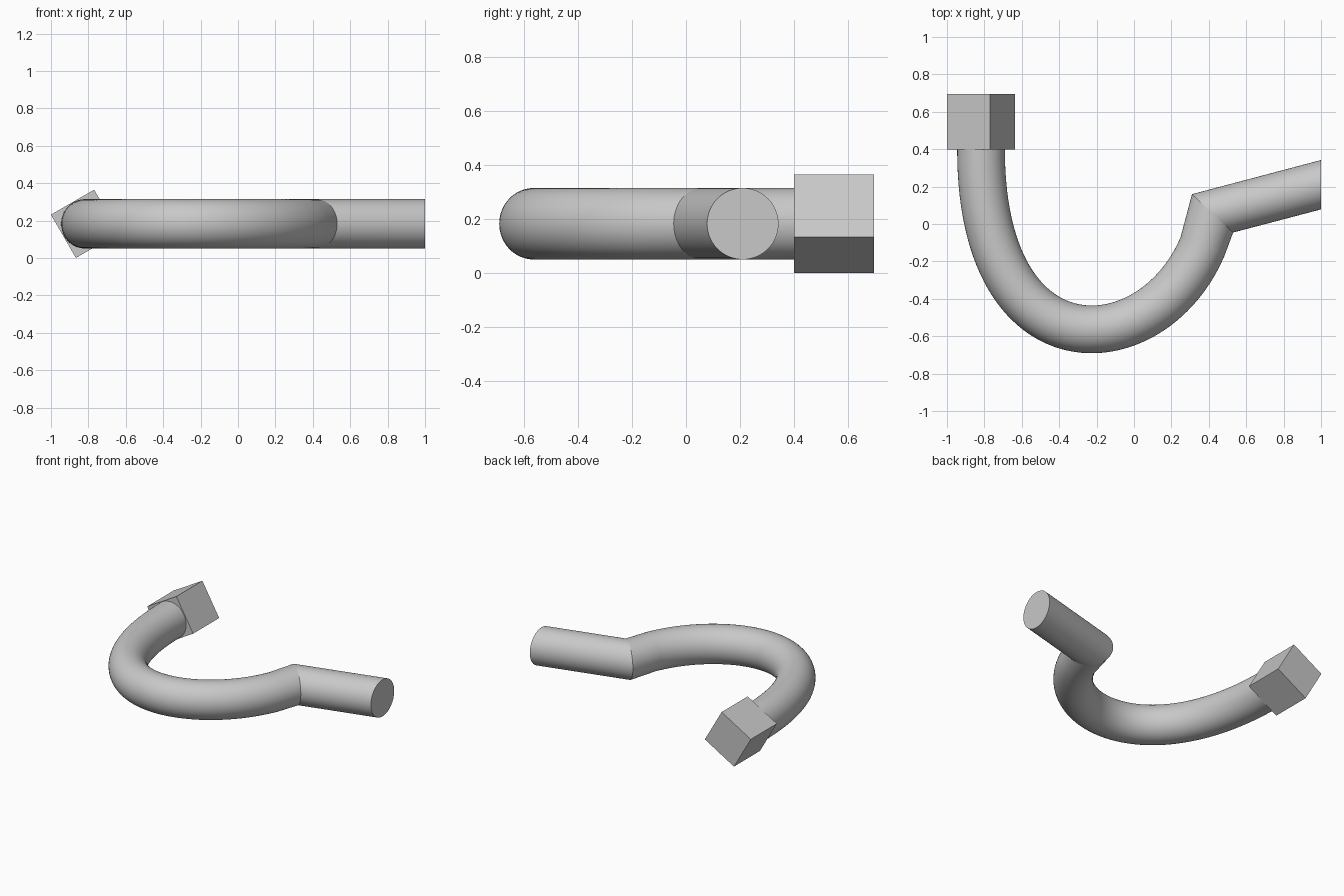
import bpy, bmesh, math
from mathutils import Vector, Matrix

if "Cube" in bpy.data.objects:
    bpy.data.objects.remove(bpy.data.objects["Cube"], do_unlink=True)

AXIS_Z = 0.183     # height of the bar's centre line
HALF_W = 0.1275    # half width of the bar in plan
HALF_H = 0.132     # half height of the bar
SIDES = 64

grey = bpy.data.materials.new("plain_grey")
grey.use_nodes = True
colour = (0.58, 0.58, 0.58, 1)
grey.diffuse_color = colour
grey.node_tree.nodes["Principled BSDF"].inputs["Base Color"].default_value = colour


def finish(bm, name, smooth):
    bmesh.ops.recalc_face_normals(bm, faces=bm.faces)
    mesh = bpy.data.meshes.new(name)
    bm.to_mesh(mesh)
    bm.free()
    mesh.materials.append(grey)
    obj = bpy.data.objects.new(name, mesh)
    bpy.context.collection.objects.link(obj)
    if smooth:
        bpy.ops.object.select_all(action="DESELECT")
        obj.select_set(True)
        bpy.context.view_layer.objects.active = obj
        bpy.ops.object.shade_smooth_by_angle(angle=math.radians(35))
    return obj


def sweep(name, sections, cap_end=False):
    """Skin oval rings; each section is a plan centre and a plan half-width vector."""
    bm = bmesh.new()
    rings = []
    for centre, half in sections:
        ring = []
        for i in range(SIDES):
            a = math.tau * i / SIDES
            p = centre + half * math.cos(a)
            ring.append(bm.verts.new((p.x, p.y, AXIS_Z + HALF_H * math.sin(a))))
        rings.append(ring)
    for r0, r1 in zip(rings, rings[1:]):
        for i in range(SIDES):
            j = (i + 1) % SIDES
            bm.faces.new((r0[i], r0[j], r1[j], r1[i]))
    if cap_end:
        bm.faces.new(rings[-1])
    return finish(bm, name, True)


# Plan path of the bend: a single cubic curve
p0, p1 = Vector((-0.818, 0.4)), Vector((-0.818, -0.925))
p2, p3 = Vector((0.268, -0.727)), Vector((0.42, 0.057))
joint = (p3, Vector((0.11, -0.1025)))   # mitred seam shared by both bars

# Curved bar
sections = []
STEPS = 56
for k in range(STEPS + 1):
    t = 0.92 * k / STEPS
    s = 1 - t
    pos = p0 * s**3 + p1 * 3 * s * s * t + p2 * 3 * s * t * t + p3 * t**3
    tan = ((p1 - p0) * s * s + (p2 - p1) * 2 * s * t + (p3 - p2) * t * t).normalized()
    sections.append((pos, Vector((tan.y, -tan.x)) * HALF_W))
sweep("curved_bar", sections + [joint])

# Straight bar, cut square to the x axis at its tip
tip = (Vector((1.0, 0.21)), Vector((0, -0.132)))
sweep("straight_bar", [joint, tip], cap_end=True)

# Square end block, turned about the bar
block = bmesh.new()
bmesh.ops.create_cube(block, size=1, matrix=(
    Matrix.Translation((-0.818, 0.547, AXIS_Z))
    @ Matrix.Rotation(math.radians(-30), 4, "Y")
    @ Matrix.Diagonal((0.267, 0.295, 0.267, 1))))
finish(block, "end_block", False)
